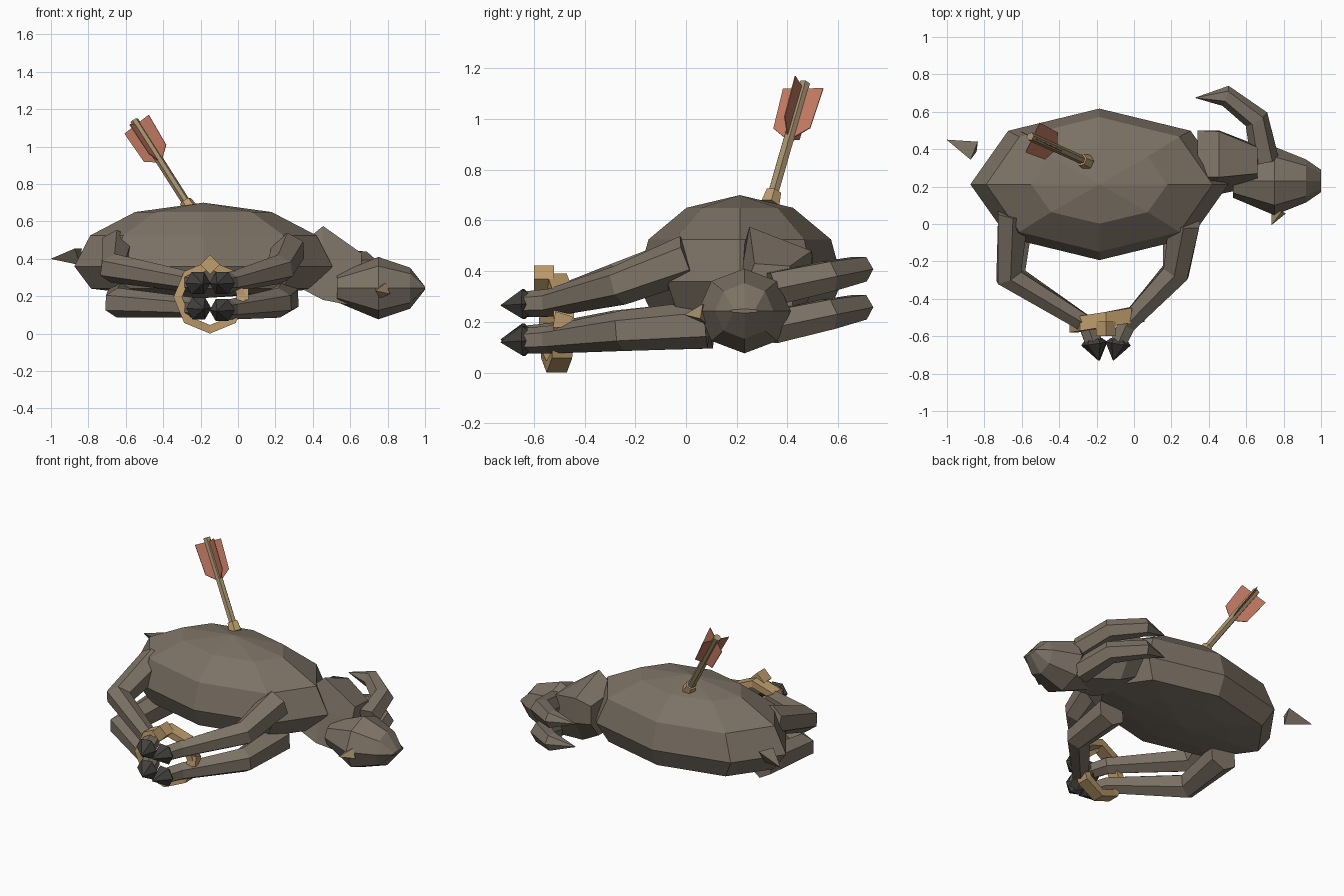
import bpy
import bmesh
from math import sin, cos, pi
from mathutils import Vector as V

cube = bpy.data.objects.get("Cube")
if cube:
    bpy.data.objects.remove(cube)


def material(name, rgb):
    m = bpy.data.materials.new(name)
    m.use_nodes = True
    m.diffuse_color = (*rgb, 1)
    bsdf = next(n for n in m.node_tree.nodes if n.type == 'BSDF_PRINCIPLED')
    bsdf.inputs["Base Color"].default_value = (*rgb, 1)
    return m


HIDE = material("brown hide", (.205, .17, .132))
HOOF = material("dark hoof", (.055, .052, .047))
ROPE = material("tan rope", (.52, .34, .155))
WOOD = material("pale wood", (.37, .275, .15))
RED = material("red feather", (.53, .19, .12))


def ellipse(center, u, v, n, turn=0.0):
    """Ring of n points spanned by the half axes u and v."""
    angles = [2 * pi * (k + turn) / n for k in range(n)]
    return [V(center) + V(u) * cos(a) + V(v) * sin(a) for a in angles]


def loft(name, rings, mat, cap=True, closed=False):
    """Skin equal-sized rings into a flat-shaded solid."""
    bm = bmesh.new()
    rows = [[bm.verts.new(p) for p in ring] for ring in rings]
    n = len(rows[0])
    pairs = list(zip(rows, rows[1:])) + ([(rows[-1], rows[0])] if closed else [])
    for a, b in pairs:
        for k in range(n):
            j = (k + 1) % n
            bm.faces.new((a[k], a[j], b[j], b[k]))
    if cap and not closed:
        bm.faces.new(rows[0])
        bm.faces.new(rows[-1])
    bmesh.ops.remove_doubles(bm, verts=bm.verts, dist=.0005)
    bmesh.ops.recalc_face_normals(bm, faces=bm.faces)
    mesh = bpy.data.meshes.new(name)
    bm.to_mesh(mesh)
    bm.free()
    mesh.materials.append(mat)
    obj = bpy.data.objects.new(name, mesh)
    bpy.context.collection.objects.link(obj)


def limb(name, path, radii, mat, n=6, turn=0.0):
    """Tapered faceted tube along a path."""
    pts = [V(p) for p in path]
    rings = []
    for i, (p, r) in enumerate(zip(pts, radii)):
        before = (p - pts[i - 1]).normalized() if i else V()
        after = (pts[i + 1] - p).normalized() if i + 1 < len(pts) else V()
        t = (before + after).normalized()
        u = t.cross(V((0, 0, 1))).normalized()
        rings.append(ellipse(p, u * r, u.cross(t) * r, n, turn))
    loft(name, rings, mat)


# Body: flattened octagonal barrel, (height, length radius, depth radius)
levels = [(.19, 0, 0), (.212, .36, .21), (.24, .6, .35), (.36, .69, .405),
          (.525, .605, .36), (.65, .365, .21), (.7, 0, 0)]
loft("body", [ellipse((-.185, .212, z), (a, 0, 0), (0, b, 0), 8) for z, a, b in levels],
     HIDE, cap=False)

# Neck: wedge tapering from the chest to the skull
root = [(.25, .48), (.5, .46), (.5, .34), (.42, .24), (.15, .24), (.2, .4)]
base = [(.25, .575), (.495, .48), (.5, .32), (.42, .18), (.16, .18), (.22, .4)]
tip = [(.27, .43), (.41, .42), (.42, .27), (.36, .14), (.2, .14), (.23, .33)]
loft("neck", [[V((x, y, z)) for y, z in ring]
              for x, ring in ((.34, root), (.455, base), (.66, tip))], HIDE)

# Head: eight-sided loft narrowing to a flat muzzle
head = [(.53, .09, .075), (.75, .183, .167), (.92, .115, .11), (1, .06, .008)]
loft("head", [ellipse((x, .23, .243), (0, a, 0), (0, 0, b), 8) for x, a, b in head], HIDE)

# Small pointed tongue at the cheek
limb("tongue", [(.775, .075, .23), (.735, -.005, .228)], [.045, .001], WOOD, 4, .25)

# Horns: two curved spikes stacked in height
for name, z in (("upper_horn", .33), ("lower_horn", .18)):
    limb(name, [(.7, .34, z), (.655, .56, z + .05), (.49, .685, z + .078),
                (.33, .675, z + .085)], [.075, .068, .056, .002], HIDE, 6)

# Tail: loose three-sided spike behind the rump
limb("tail", [(-.85, .39, .425), (-1, .45, .4)], [.06, .001], HIDE, 3, .25)

# Legs with hooves: (name, hip, knee, ankle, hoof x)
legs = [
    ("upper_hind", (-.645, .06, .465), (-.67, -.28, .35), (-.25, -.54, .275), -.215),
    ("lower_hind", (-.61, .1, .19), (-.645, -.28, .165), (-.25, -.54, .14), -.21),
    ("upper_fore", (.27, .01, .45), (.225, -.26, .345), (-.04, -.54, .275), -.085),
    ("lower_fore", (.24, .08, .19), (.22, -.25, .165), (-.04, -.54, .13), -.085),
]
for name, hip, knee, ankle, x in legs:
    z = ankle[2] - .005
    limb(name + "_leg", [hip, knee, ankle, (x, -.64, z)],
         [.095, .08, .055, .05], HIDE, 6, .5)
    side = .026 if x < -.15 else -.026
    limb(name + "_hoof", [(x, -.61, z), (x, -.64, z), (x + side, -.73, z - .005)],
         [.04, .068, .002], HOOF, 6)

# Rope: flat band tied round the ankles, with two knots
band = []
for k in range(8):
    a = 2 * pi * k / 8
    out = V((cos(a), 0, sin(a)))
    c = V((-.15, -.51 + .03 * cos(a), .195)) + out * .172
    band.append([c + out * s + V((0, d, 0))
                 for s, d in ((-.023, -.04), (.023, -.04), (.023, .04), (-.023, .04))])
loft("rope_band", band, ROPE, closed=True)
limb("rope_knot", [(-.15, -.6, .37), (-.15, -.52, .37)], [.052, .052], ROPE, 4)
limb("rope_side_knot", [(.025, -.52, .21), (.025, -.45, .2)], [.045, .03], ROPE, 4, .5)

# Arrow: collar at the wound, shaft and crossed feathers
entry, end = V((-.25, .33, .66)), V((-.555, .468, 1.14))
along = (end - entry).normalized()
limb("arrow_shaft", [entry, end], [.023, .023], WOOD, 6)
limb("arrow_collar", [entry, entry + along * .06], [.042, .034], ROPE, 6)

level = (V((0, 1, 0)) - along * along.y).normalized()
across = level * cos(.38) + level.cross(along) * sin(.38)
for name, w in (("feather_across", across), ("feather_upright", across.cross(along))):
    thick = along.cross(w) * .002
    outline = [end - along * .275, end - along * .215 + w * .08, end + w * .088 - along * .025,
               end - w * .088 - along * .025, end - along * .215 - w * .08]
    loft(name, [[p + thick for p in outline], [p - thick for p in outline]], RED)
